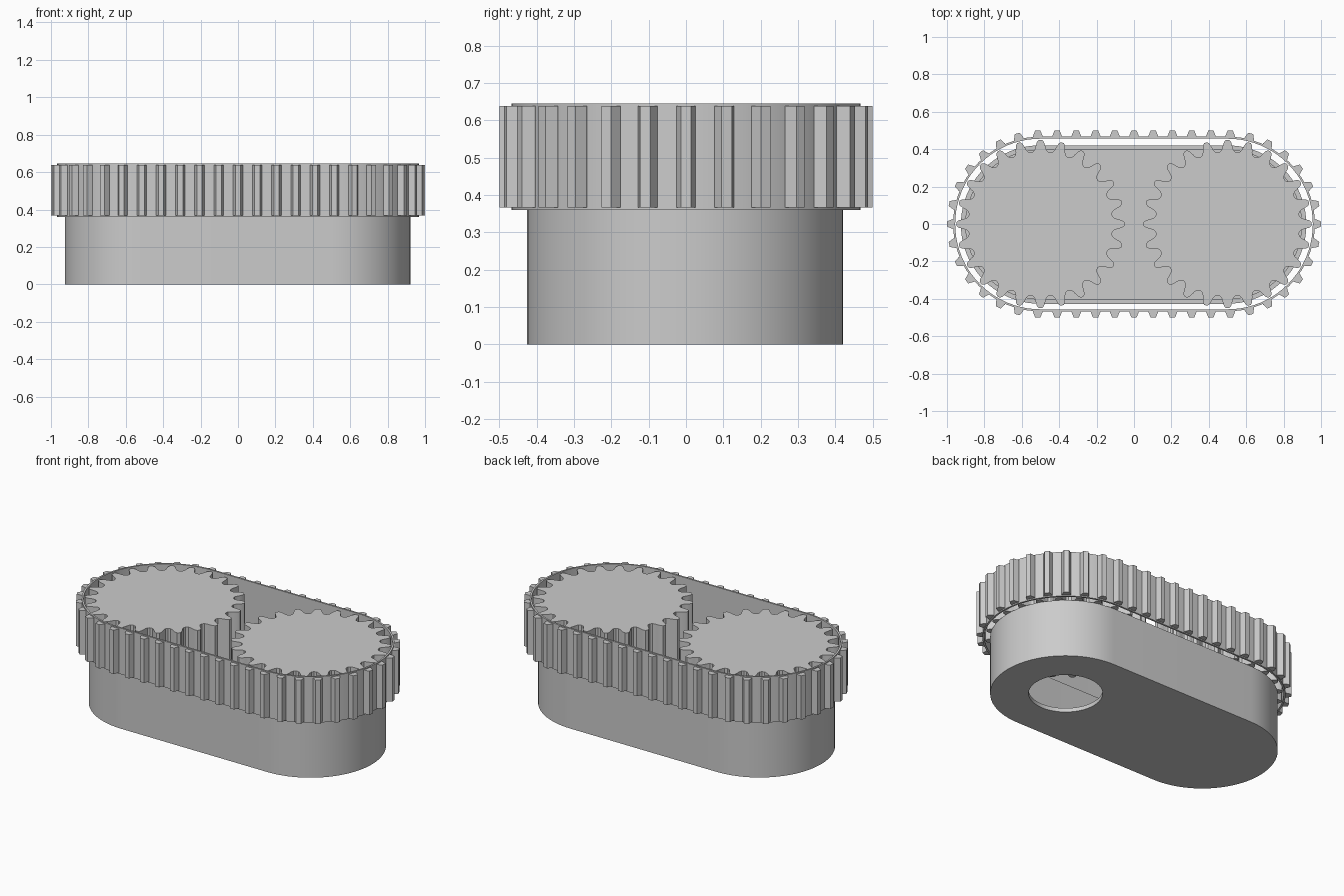
import bpy
import bmesh
from math import pi, sin, cos, radians
from mathutils import Vector

cube = bpy.data.objects.get("Cube")
if cube:
    bpy.data.objects.remove(cube, do_unlink=True)

grey = bpy.data.materials.new("plain_grey")
grey.use_nodes = True
grey.diffuse_color = (0.6, 0.6, 0.6, 1)
grey.node_tree.nodes["Principled BSDF"].inputs["Base Color"].default_value = (0.6, 0.6, 0.6, 1)

HALF = 0.5          # distance from the middle to each gear axis
BELT_R = 0.467      # outer radius of the belt strip


def add_prism(bm, outline, z0, z1):
    """Extrude a counter-clockwise outline from z0 to z1."""
    low = [bm.verts.new((x, y, z0)) for x, y in outline]
    high = [bm.verts.new((x, y, z1)) for x, y in outline]
    bm.faces.new(low[::-1])
    bm.faces.new(high)
    for i in range(len(low)):
        j = (i + 1) % len(low)
        bm.faces.new((low[i], low[j], high[j], high[i]))


def make(name, outlines, z0, z1):
    bm = bmesh.new()
    for outline in outlines:
        add_prism(bm, outline, z0, z1)
    mesh = bpy.data.meshes.new(name)
    bm.to_mesh(mesh)
    bm.free()
    mesh.materials.append(grey)
    obj = bpy.data.objects.new(name, mesh)
    bpy.context.collection.objects.link(obj)
    return obj


def activate(obj):
    bpy.ops.object.select_all(action='DESELECT')
    obj.select_set(True)
    bpy.context.view_layer.objects.active = obj


def cut(obj, cutter):
    """Subtract the cutter and throw it away."""
    cutter.hide_render = True
    mod = obj.modifiers.new("cut", 'BOOLEAN')
    mod.operation = 'DIFFERENCE'
    mod.solver = 'EXACT'
    mod.object = cutter
    activate(obj)
    bpy.ops.object.modifier_apply(modifier=mod.name)
    bpy.data.objects.remove(cutter, do_unlink=True)


def smooth(obj):
    activate(obj)
    bpy.ops.object.shade_smooth_by_angle(angle=radians(30))


def stadium(r, steps=40):
    pts = []
    for side in (1, -1):
        for i in range(steps + 1):
            a = -pi / 2 + pi * i / steps
            pts.append((side * (HALF + r * cos(a)), side * r * sin(a)))
    return pts


def circle(x, r, steps=48):
    return [(x + r * cos(2 * pi * i / steps), r * sin(2 * pi * i / steps)) for i in range(steps)]


# Hollow base tray with a round opening in the floor at one end
base = make("base_housing", [stadium(0.4235)], 0, 0.36)
cut(base, make("cavity_cutter", [stadium(0.398)], 0.025, 0.5))
cut(base, make("hole_cutter", [circle(HALF, 0.208)], -0.1, 0.1))
base.location = (-0.002, -0.003, 0)
smooth(base)

# Two gears with rounded teeth
TEETH = 24
half_tooth = [(1.2, 0.45), (2.5, 0.438), (3.5, 0.417), (4.2, 0.402), (5.4, 0.39)]
tooth = [(-a, r) for a, r in half_tooth[::-1]] + half_tooth + [(7.5, 0.385)]
for name, x in (("right_gear", -HALF), ("left_gear", HALF)):
    outline = []
    for i in range(TEETH):
        for a, r in tooth:
            t = radians(360 * i / TEETH + a)
            outline.append((x + r * cos(t), r * sin(t)))
    smooth(make(name, [outline], 0.36, 0.638))

# Thin belt strip
belt = make("belt_strip", [stadium(BELT_R)], 0.36, 0.645)
cut(belt, make("belt_cutter", [stadium(0.456)], 0.2, 0.8))
smooth(belt)


# Outer belt teeth, evenly spaced along the belt
def belt_point(s):
    """Point and outward normal at length s, starting at the +x end."""
    quarter = pi * BELT_R / 2
    bends = 2 * quarter
    total = 2 * bends + 4 * HALF
    s = (s + quarter) % total
    side = 1
    if s >= total / 2:
        s, side = s - total / 2, -1
    if s < bends:
        a = -pi / 2 + s / BELT_R
        n = Vector((cos(a), sin(a)))
        p = Vector((HALF, 0)) + n * BELT_R
    else:
        n = Vector((0, 1))
        p = Vector((HALF - (s - bends), BELT_R))
    return p * side, n * side


COUNT = 48
length = 2 * pi * BELT_R + 4 * HALF
belt_teeth = []
for i in range(COUNT):
    p, n = belt_point(length * i / COUNT)
    t = Vector((-n.y, n.x))
    shape = [(-0.026, -0.004), (-0.026, 0.003), (-0.014, 0.033)]
    corners = [(-u, v) for u, v in shape] + shape[::-1]
    belt_teeth.append([tuple(p + t * -u + n * v) for u, v in corners][::-1])
make("belt_teeth", belt_teeth, 0.367, 0.638)

# Make all normals point outward
for obj in bpy.context.scene.objects:
    if obj.type == 'MESH':
        bm = bmesh.new()
        bm.from_mesh(obj.data)
        bmesh.ops.recalc_face_normals(bm, faces=bm.faces)
        bm.to_mesh(obj.data)
        bm.free()
